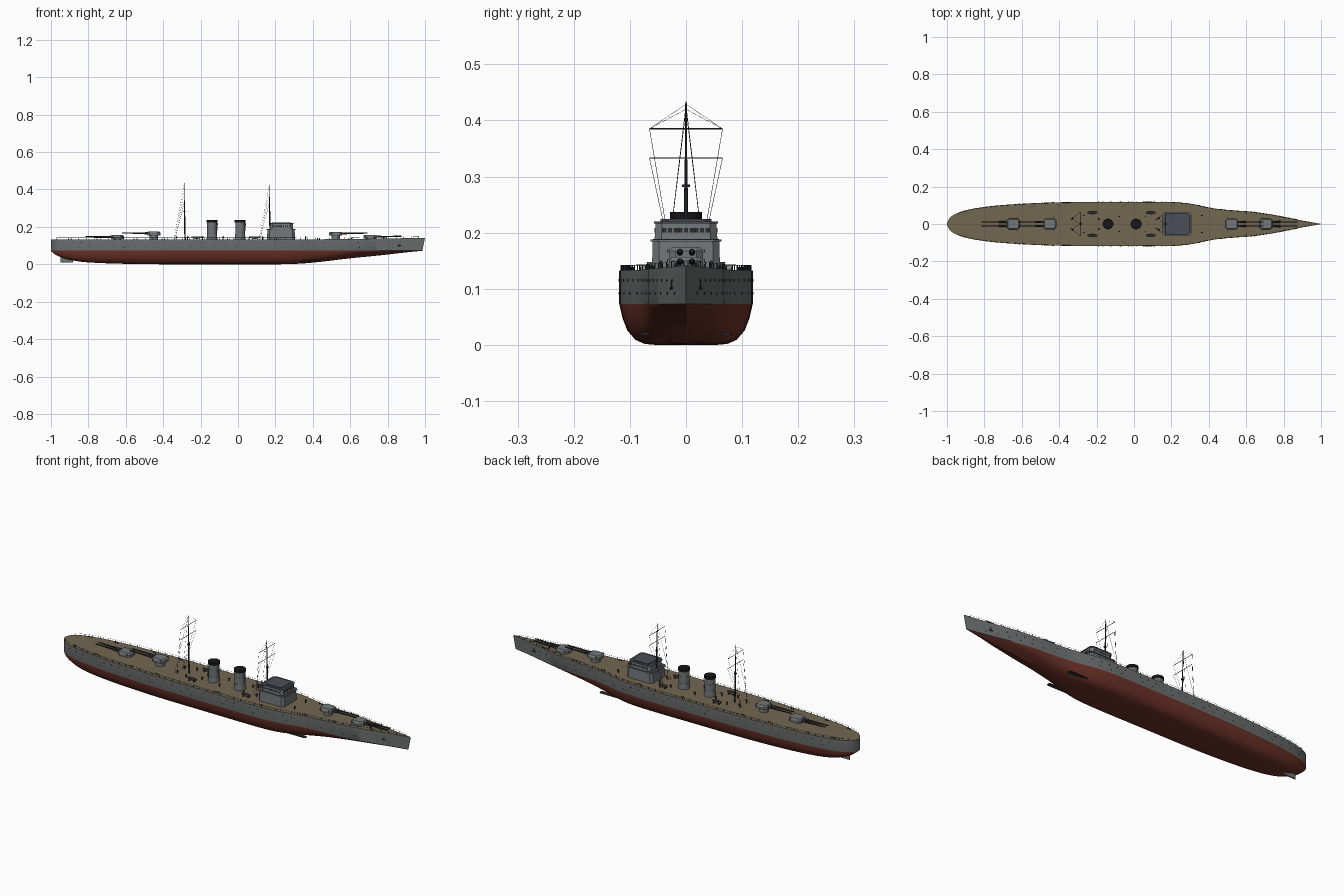
import bpy, bmesh, math
from mathutils import Vector, Matrix

if "Cube" in bpy.data.objects:
    bpy.data.objects.remove(bpy.data.objects["Cube"])

def mat(name, r, g, b):
    m = bpy.data.materials.new(name)
    m.diffuse_color = (r, g, b, 1)
    m.use_nodes = True
    m.node_tree.nodes["Principled BSDF"].inputs["Base Color"].default_value = m.diffuse_color
    return m

GREY = mat("hull_grey", .15, .16, .16)
LIGHT = mat("upper_grey", .17, .185, .19)
RED = mat("underwater_red", .15, .032, .021)
DECK = mat("deck_tan", .17, .135, .082)
ROOF = mat("roof_slate", .07, .078, .095)
DARK = mat("dark_metal", .025, .027, .03)
BLACK = mat("soot_black", .008, .008, .009)

def finish(name, bm, mats, smooth=None):
    bmesh.ops.recalc_face_normals(bm, faces=bm.faces)
    me = bpy.data.meshes.new(name)
    bm.to_mesh(me)
    bm.free()
    for m in mats:
        me.materials.append(m)
    ob = bpy.data.objects.new(name, me)
    bpy.context.collection.objects.link(ob)
    if smooth:
        bpy.ops.object.select_all(action='DESELECT')
        ob.select_set(True)
        bpy.context.view_layer.objects.active = ob
        bpy.ops.object.shade_smooth_by_angle(angle=math.radians(smooth))
    return ob

def rod(bm, a, b, r0, r1=None, n=8, mi=0):
    a, b = Vector(a), Vector(b)
    d = b - a
    M = Matrix.Translation((a + b) / 2) @ d.to_track_quat('Z', 'Y').to_matrix().to_4x4()
    res = bmesh.ops.create_cone(bm, cap_ends=True, segments=n, radius1=r0,
                                radius2=r0 if r1 is None else r1, depth=d.length, matrix=M)
    for f in {f for v in res['verts'] for f in v.link_faces}:
        f.material_index = mi

def prism(bm, cx, lx, ly, z0, z1, c=.008, s=1, mi=0, cy=0):
    """Chamfered block, top scaled by s; lx, ly are half sizes."""
    p = [(lx, ly - c), (lx - c, ly), (c - lx, ly), (-lx, ly - c),
         (-lx, c - ly), (c - lx, -ly), (lx - c, -ly), (lx, c - ly)]
    lo = [bm.verts.new((cx + x, cy + y, z0)) for x, y in p]
    hi = [bm.verts.new((cx + x * s, cy + y * s, z1)) for x, y in p]
    fs = [bm.faces.new(lo[::-1]), bm.faces.new(hi)]
    fs += [bm.faces.new((lo[i], lo[(i + 1) % 8], hi[(i + 1) % 8], hi[i])) for i in range(8)]
    for f in fs:
        f.material_index = mi

def curve(tab, x):
    """Smooth interpolation through (x, value) points."""
    x = min(max(x, tab[0][0]), tab[-1][0])
    i = next(k for k in range(len(tab) - 1) if x <= tab[k + 1][0])
    def slope(k):
        a, b = tab[max(k - 1, 0)], tab[min(k + 1, len(tab) - 1)]
        return (b[1] - a[1]) / (b[0] - a[0])
    (x0, y0), (x1, y1) = tab[i], tab[i + 1]
    h = x1 - x0
    t = (x - x0) / h
    return ((2*t**3 - 3*t*t + 1) * y0 + (t**3 - 2*t*t + t) * h * slope(i)
            + (3*t*t - 2*t**3) * y1 + (t**3 - t*t) * h * slope(i + 1))

BEAM = [(-1, .004), (-.99, .026), (-.97, .045), (-.93, .064), (-.87, .08), (-.75, .097), (-.6, .108),
        (-.4, .116), (-.1, .118), (.18, .118), (.3, .109), (.43, .083), (.53, .073), (.64, .065),
        (.78, .043), (.89, .02), (1, .001)]
KEEL = [(-1, .07), (-.965, .045), (-.87, .018), (-.74, .007), (-.5, .001), (-.2, 0), (.2, 0),
        (.32, .003), (.43, .012), (.6, .032), (.75, .047), (.9, .063), (1, .0725)]
WL = .073
def deck_z(x):
    return .133 + .009 * max(0, (x - .2) / .8) ** 2
def rake(x, z):
    return x - max(0, (x - .8) / .2) * max(0, .142 - z) * .2

# Hull: lofted sections, red below the waterline, grey above, tan deck
bm = bmesh.new()
SEC = [(0, 0), (.42, 0), (.62, .03), (.76, .13), (.88, .36), (.95, .65), (1, 1)]
xs = [-1, -.995, -.99, -.98, -.97, -.95, -.93, -.9] + [-.87 + .034 * i for i in range(55)] + [1]
rows = []
for x in xs:
    w, k, d = curve(BEAM, x), curve(KEEL, x), deck_z(x)
    t = min(max((x - .25) / .6, 0), 1)
    v = t * t * (3 - 2 * t) * .85
    half = [(f * w, k + (WL - k) * (h * (1 - v) + f * v)) for f, h in SEC] + [(w, d)]
    pts = [(-y, z) for y, z in half[:0:-1]] + half
    rows.append([bm.verts.new((rake(x, z), y, z)) for y, z in pts])
n = len(rows[0])
for a, b in zip(rows, rows[1:]):
    for i in range(n):
        j = (i + 1) % n
        f = bm.faces.new((a[i], a[j], b[j], b[i]))
        f.material_index = 2 if i == n - 1 else (0 if i in (0, n - 2) else 1)
for r in (rows[0], rows[-1]):
    bm.faces.new(r)
finish("hull", bm, [GREY, RED, DECK], 35)

# Rudder and bilge fins
bm = bmesh.new()
prism(bm, -.915, .034, .003, .01, .05, .001)
finish("rudder", bm, [GREY])
bm = bmesh.new()
for s in (-1, 1):
    prism(bm, .39, .055, .01, .018, .022, .004, cy=s * .072)
finish("bilge_fins", bm, [DARK])

# Portholes, two rows on each side
bm = bmesh.new()
for z, step, off in ((.115, .045, 0), (.092, .06, .02)):
    x = -.93 + off
    while x < .9:
        w = curve(BEAM, x)
        slope = (curve(BEAM, x + .005) - curve(BEAM, x - .005)) / .01
        for s in (-1, 1):
            nrm = Vector((-slope, s, 0)).normalized()
            p = Vector((rake(x, z), s * w, z))
            rod(bm, p - nrm * .002, p + nrm * .0012, .0022)
        x += step
finish("portholes", bm, [DARK])

# Anchors near the bow
bm = bmesh.new()
for s in (-1, 1):
    y = s * (curve(BEAM, .87) + .001)
    rod(bm, (.862, y, .115), (.862, y, .1), .002)
    rod(bm, (.853, y + s * .002, .101), (.871, y - s * .001, .101), .0025)
finish("anchors", bm, [DARK])

# Deck edge railing: posts and a thin wire
bm = bmesh.new()
for s in (-1, 1):
    last = None
    for i in range(50):
        x = -.97 + i * .0395
        p = Vector((x, s * max(curve(BEAM, x) - .003, 0), deck_z(x)))
        q = p + Vector((0, 0, .009))
        rod(bm, p, q, .0011, n=5)
        if last:
            rod(bm, last, q, .0004, n=3)
        last = q
finish("railing", bm, [DARK])

# Main gun turrets: barbette, gunhouse and twin barrels
for name, x, z, d in (("front_turret", .705, .137, 1), ("raised_front_turret", .522, .154, 1),
                      ("raised_rear_turret", -.45, .155, -1), ("rear_turret", -.645, .136, -1)):
    bm = bmesh.new()
    rod(bm, (x, 0, .128), (x, 0, z + .003), .023, n=24)
    prism(bm, x, .035, .03, z, z + .013, .011)
    prism(bm, x, .035, .03, z + .013, z + .02, .011, .84)
    prism(bm, x - d * .022, .004, .034, z + .011, z + .016, .001)
    for s in (-1, 1):
        y, b = s * .0107, z + .011
        rod(bm, (x + d * .03, y, b), (x + d * .06, y, b), .006, .005, 12, 1)
        rod(bm, (x + d * .06, y, b), (x + d * .17, y, b + .002), .0042, .003, 12, 1)
    finish(name, bm, [LIGHT, DARK], 30)

# Bridge: two tiers, slate roof and window strip
bm = bmesh.new()
prism(bm, .23, .075, .061, .128, .187, .012, .97)
prism(bm, .23, .078, .063, .184, .188, .012)
prism(bm, .233, .062, .056, .188, .216, .012, .97)
prism(bm, .233, .064, .057, .216, .22, .012, mi=1)
prism(bm, .233, .05, .045, .22, .224, .01, mi=1)
prism(bm, .23, .074, .059, .188, .189, .012, mi=1)
for i in range(-4, 5):
    prism(bm, .2937, .001, .0035, .2, .208, .0002, mi=2, cy=i * .0095)
    for s in (-1, 1):
        prism(bm, .233 + i * .0105, .0035, .001, .2, .208, .0002, mi=2, cy=s * .0548)
finish("bridge", bm, [LIGHT, ROOF, DARK])

# Funnels: base collar, body, bands and black cap
for name, x in (("rear_funnel", -.139), ("front_funnel", .011)):
    bm = bmesh.new()
    rod(bm, (x, 0, .128), (x, 0, .162), .029, .027, 32)
    rod(bm, (x, 0, .162), (x, 0, .226), .0255, .0255, 32)
    rod(bm, (x, 0, .195), (x, 0, .198), .0265, .0265, 32)
    rod(bm, (x, 0, .224), (x, 0, .237), .0285, .0285, 32, 1)
    rod(bm, (x + .02, 0, .13), (x + .029, 0, .222), .003, n=8)
    finish(name, bm, [LIGHT, BLACK], 40)

# Masts with yards, and rigging running aft
for name, x, top in (("main", -.287, .434), ("fore", .168, .425)):
    bm = bmesh.new()
    def at(z):
        return x + .004 - .02 * (z - .13) * .9
    rod(bm, (at(.13), 0, .13), (at(.3), 0, .3), .004, .003)
    rod(bm, (at(.3), 0, .3), (at(top), 0, top), .0025, .0013)
    for z in (.333, .385):
        rod(bm, (at(z), -.065, z), (at(z), .065, z), .0012, n=6)
    rod(bm, (at(.283), 0, .281), (at(.283), 0, .286), .007, n=12)
    finish(name + "_mast", bm, [DARK])
    bm = bmesh.new()
    for s in (-1, 1):
        for z in (.333, .385):
            rod(bm, (at(z), s * .065, z), (x - .05, s * .022, .133), .0005, n=3)
        rod(bm, (at(top), 0, top - .005), (x - .055, s * .035, .133), .0005, n=3)
        rod(bm, (at(top), 0, top - .005), (at(.385), s * .065, .385), .0004, n=3)
    finish(name + "_rigging", bm, [DARK])

# Ship's boats on cradles
for i, (x, s) in enumerate([(a, b) for a in (-.222, .09) for b in (-1, 1)]):
    bm = bmesh.new()
    M = Matrix.Translation((x, s * .061, .147)) @ Matrix.Diagonal((.027, .009, .011, 1))
    bmesh.ops.create_uvsphere(bm, u_segments=20, v_segments=10, radius=1, matrix=M)
    bmesh.ops.bisect_plane(bm, geom=bm.verts[:] + bm.edges[:] + bm.faces[:],
                           plane_co=(0, 0, .1475), plane_no=(0, 0, 1), clear_outer=True)
    edges = [e for e in bm.edges if e.is_boundary]
    for f in bmesh.ops.contextual_create(bm, geom=edges)['faces']:
        f.material_index = 1
    for dx in (-.014, .014):
        prism(bm, x + dx, .0015, .009, .13, .14, .0003, cy=s * .061, mi=1)
    finish("boat_%d" % (i + 1), bm, [LIGHT, DARK], 40)

# Deck vents and bollards
bm = bmesh.new()
for x, y in ((-.33, .03), (-.27, .045), (-.19, .025), (-.08, .04), (.06, .04), (.13, .03), (.36, .045)):
    for s in (-1, 1):
        rod(bm, (x, s * y, .13), (x, s * y, .146), .0025)
        rod(bm, (x - .002, s * y, .146), (x + .005, s * y, .147), .0035)
for x in (-.9, -.76, -.55, -.4, -.05, .2, .43, .6, .8):
    for s in (-1, 1):
        for dx in (-.006, .006):
            y = s * curve(BEAM, x) * .85
            rod(bm, (x + dx, y, .13), (x + dx, y, deck_z(x) + .006), .0025)
finish("deck_fittings", bm, [DARK])

# Anchor capstans on the foredeck
bm = bmesh.new()
for s in (-1, 1):
    rod(bm, (.78, s * .018, .13), (.78, s * .018, .145), .005, .004, 12)
finish("capstans", bm, [DARK], 40)
